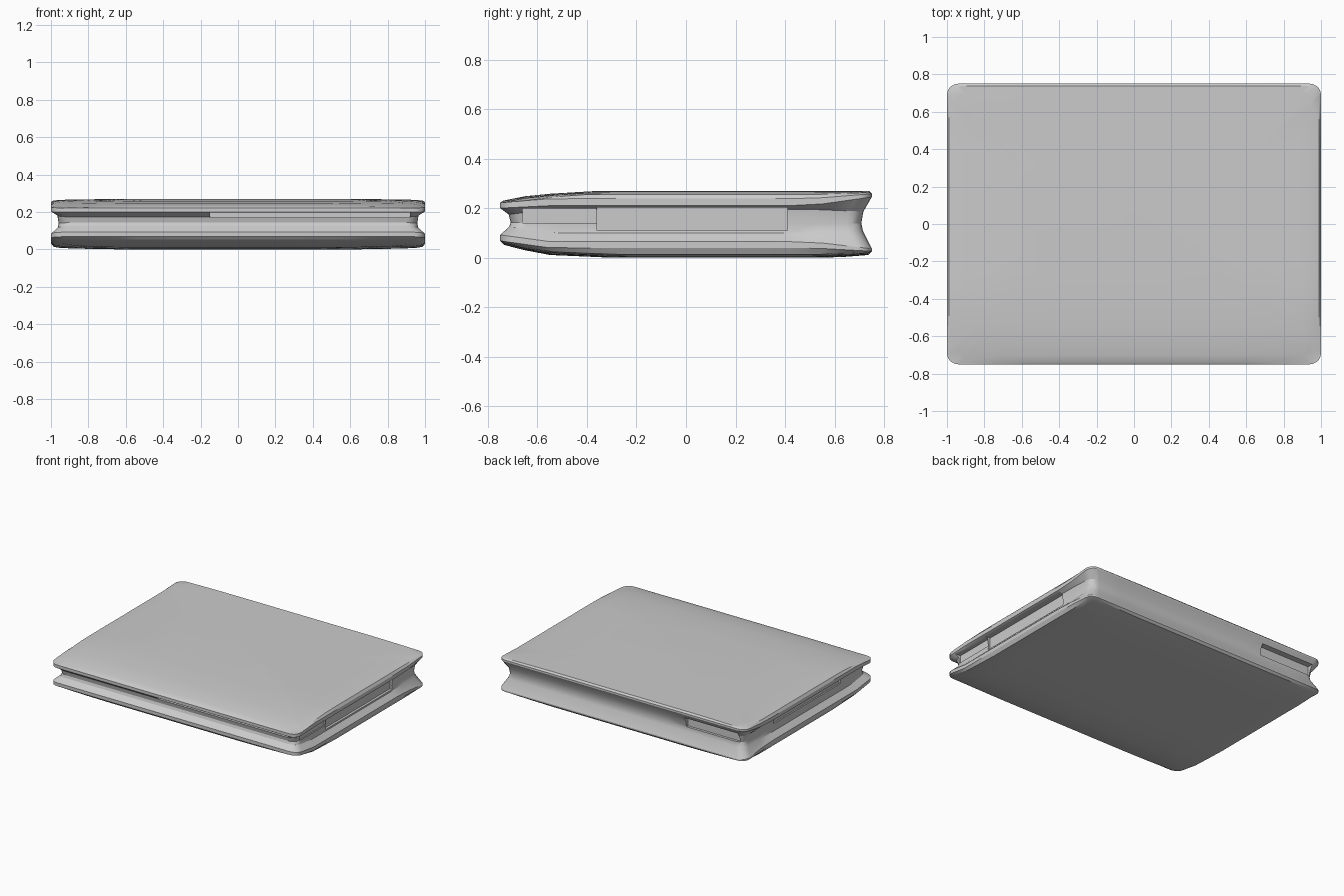
import bpy, bmesh, math

if "Cube" in bpy.data.objects:
    bpy.data.objects.remove(bpy.data.objects["Cube"])

HX, HY, R = 1.0, 0.75, 0.06


def lerp_table(t, table):
    if t <= table[0][0]:
        return table[0][1]
    for (a, va), (b, vb) in zip(table, table[1:]):
        if t <= b:
            return va + (vb - va) * (t - a) / (b - a)
    return table[-1][1]


# Rounded rectangle outline with points along each side
def outline(inset):
    hx, hy = HX - inset, HY - inset
    corners = [(1, 1), (-1, 1), (-1, -1), (1, -1)]
    arcs = []
    for i, (sx, sy) in enumerate(corners):
        arcs.append([(sx * (hx - R) + R * math.cos(math.pi / 2 * (i + k / 5)),
                      sy * (hy - R) + R * math.sin(math.pi / 2 * (i + k / 5)))
                     for k in range(6)])
    pts = []
    for i, arc in enumerate(arcs):
        pts += arc
        (ax, ay), (bx, by) = arc[-1], arcs[(i + 1) % 4][0]
        pts += [(ax + (bx - ax) * k / 10, ay + (by - ay) * k / 10) for k in range(1, 10)]
    return pts


TOP = [(-.75, .228), (-.65, .248), (-.5, .263), (-.38, .27), (.75, .27)]
BOTTOM = [(-.75, .062), (-.66, .038), (-.55, .017), (-.3, .006), (.6, .006), (.75, .018)]
EDGE = [(.6, 0), (.85, .005), (.95, .010), (1, .02)]


def top_z(x, y):
    return lerp_table(y, TOP) - (lerp_table(abs(x), EDGE) * (.5 if y > .6 else .8))


def bottom_z(x, y):
    return lerp_table(y, BOTTOM) - .006 + lerp_table(abs(x), EDGE) * .8


def side_z(front, side, back):
    return lambda x, y: lerp_table(y, [(-.75, front), (-.55, side), (.5, side), (.75, back)])


# Loft from the underside, round the pinched edge, to the cover
rings = [(i, bottom_z) for i in (.4, .2, .1, .05, .015)]
rings += [(0, side_z(.068, .04, .026)), (0, side_z(.092, .065, .036)),
          (.036, side_z(.13, .10, .11)), (.042, side_z(.145, .135, .14)),
          (.034, side_z(.17, .195, .185)), (0, side_z(.20, .21, .245)),
          (0, side_z(.222, .238, .258))]
rings += [(i, top_z) for i in (.012, .05, .1, .2, .4)]

bm = bmesh.new()
loops = [[bm.verts.new((x, y, f(x, y))) for x, y in outline(i)] for i, f in rings]
for a, b in zip(loops, loops[1:]):
    n = len(a)
    for k in range(n):
        bm.faces.new((a[k], a[(k + 1) % n], b[(k + 1) % n], b[k]))
bm.faces.new(loops[0][::-1])
bm.faces.new(loops[-1])
bmesh.ops.recalc_face_normals(bm, faces=bm.faces)
mesh = bpy.data.meshes.new("case_body")
bm.to_mesh(mesh)
bm.free()
body = bpy.data.objects.new("case_body", mesh)
bpy.context.collection.objects.link(body)


# Shallow slots cut into the four edges
def cut(name, lo, hi):
    bpy.ops.mesh.primitive_cube_add(size=1, location=[(a + b) / 2 for a, b in zip(lo, hi)])
    c = bpy.context.object
    c.name = name
    c.scale = [b - a for a, b in zip(lo, hi)]
    c.hide_render = True
    c.hide_viewport = False
    c.display_type = 'WIRE'
    mod = body.modifiers.new(name, 'BOOLEAN')
    mod.operation = 'DIFFERENCE'
    mod.solver = 'EXACT'
    mod.object = c
    return c


cutters = [
    cut("front_slot", (-.15, -.9, .172), (.92, -.69, .198)),
    cut("right_slot", (.945, -.36, .11), (1.2, .41, .203)),
    cut("right_front_notch", (.95, -.66, .14), (1.2, -.362, .199)),
    cut("back_slot", (-.93, .69, .14), (-.5, .9, .215)),
    cut("left_slot", (-1.2, -.41, .15), (-.95, .36, .2)),
]

# Bake the cuts, then shade
bpy.ops.object.select_all(action='DESELECT')
body.select_set(True)
bpy.context.view_layer.objects.active = body
for m in list(body.modifiers):
    bpy.ops.object.modifier_apply(modifier=m.name)
for c in cutters:
    bpy.data.objects.remove(c)
bpy.ops.object.shade_smooth_by_angle(angle=math.radians(25))
